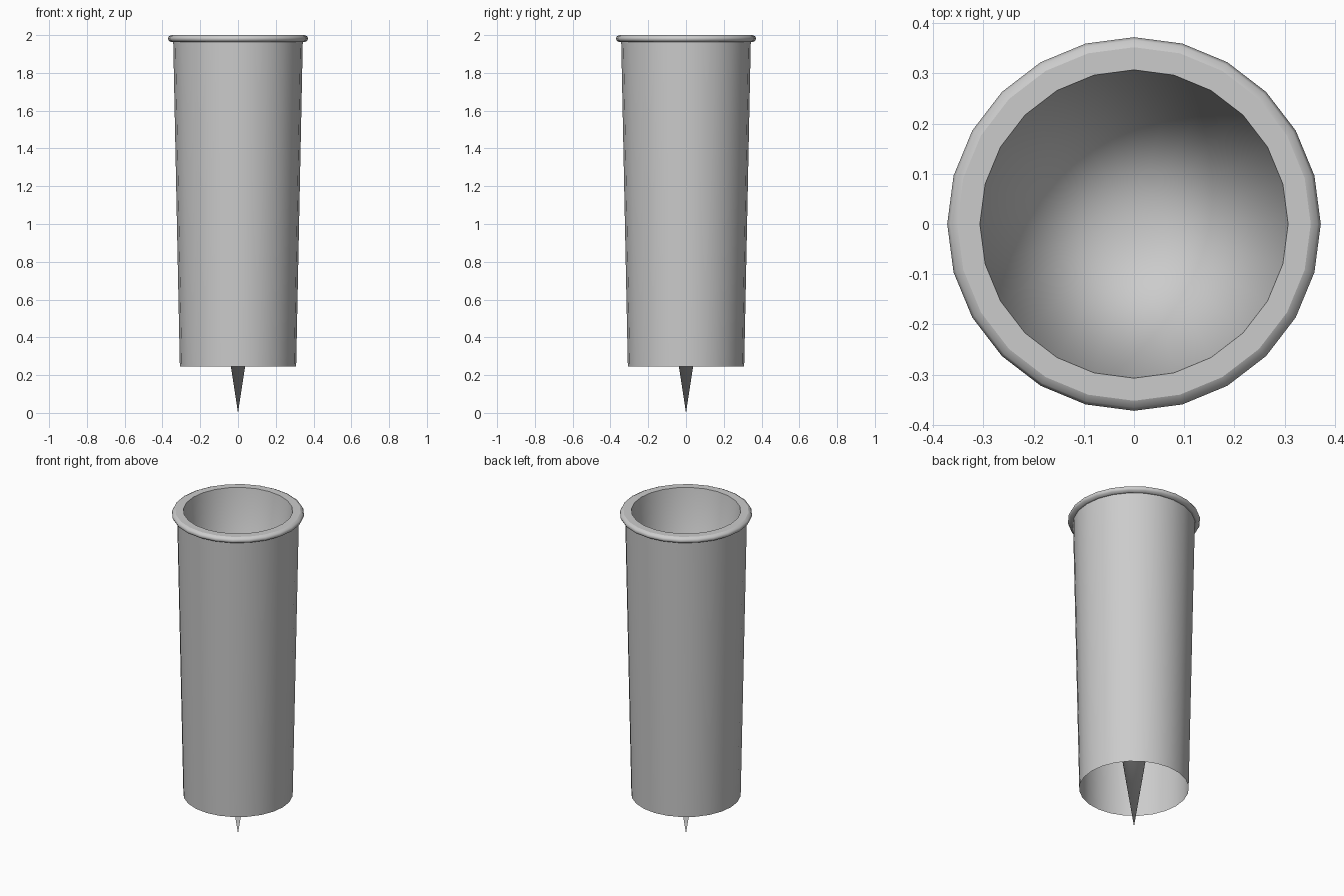
import bpy, bmesh
from math import sin, cos, pi

if "Cube" in bpy.data.objects:
    bpy.data.objects.remove(bpy.data.objects["Cube"])

SIDES = 24


def lathe(name, profile, sharp=()):
    """Turn an (r, z) profile about z; sharp lists creased profile points."""
    bm = bmesh.new()
    rings = []
    for r, z in profile:
        if r == 0:
            rings.append([bm.verts.new((0, 0, z))] * SIDES)
        else:
            rings.append([bm.verts.new((r * cos(2 * pi * i / SIDES),
                                        r * sin(2 * pi * i / SIDES), z))
                          for i in range(SIDES)])
    for a, b in zip(rings, rings[1:]):
        for i in range(SIDES):
            j = (i + 1) % SIDES
            corners = list(dict.fromkeys((a[i], a[j], b[j], b[i])))
            bm.faces.new(corners).smooth = True
    for k in sharp:
        for i in range(SIDES):
            bm.edges.get((rings[k][i], rings[k][(i + 1) % SIDES])).smooth = False
    mesh = bpy.data.meshes.new(name)
    bm.to_mesh(mesh)
    bm.free()
    obj = bpy.data.objects.new(name, mesh)
    bpy.context.collection.objects.link(obj)
    return obj


# Tapered outer sleeve, open at the bottom
lathe("outer_sleeve", [(0.308, 0.245), (0.343, 1.963)])

# Rolled rim with a flat top lip
lathe("rim", [(0.343, 1.963), (0.352, 1.963), (0.366, 1.969), (0.372, 1.981),
              (0.366, 1.993), (0.352, 2.0), (0.307, 2.0)], sharp=(1, 5))

# Inner cone, running from the lip down to the point below the sleeve
lathe("inner_cone", [(0.307, 2.0), (0, 0)])
